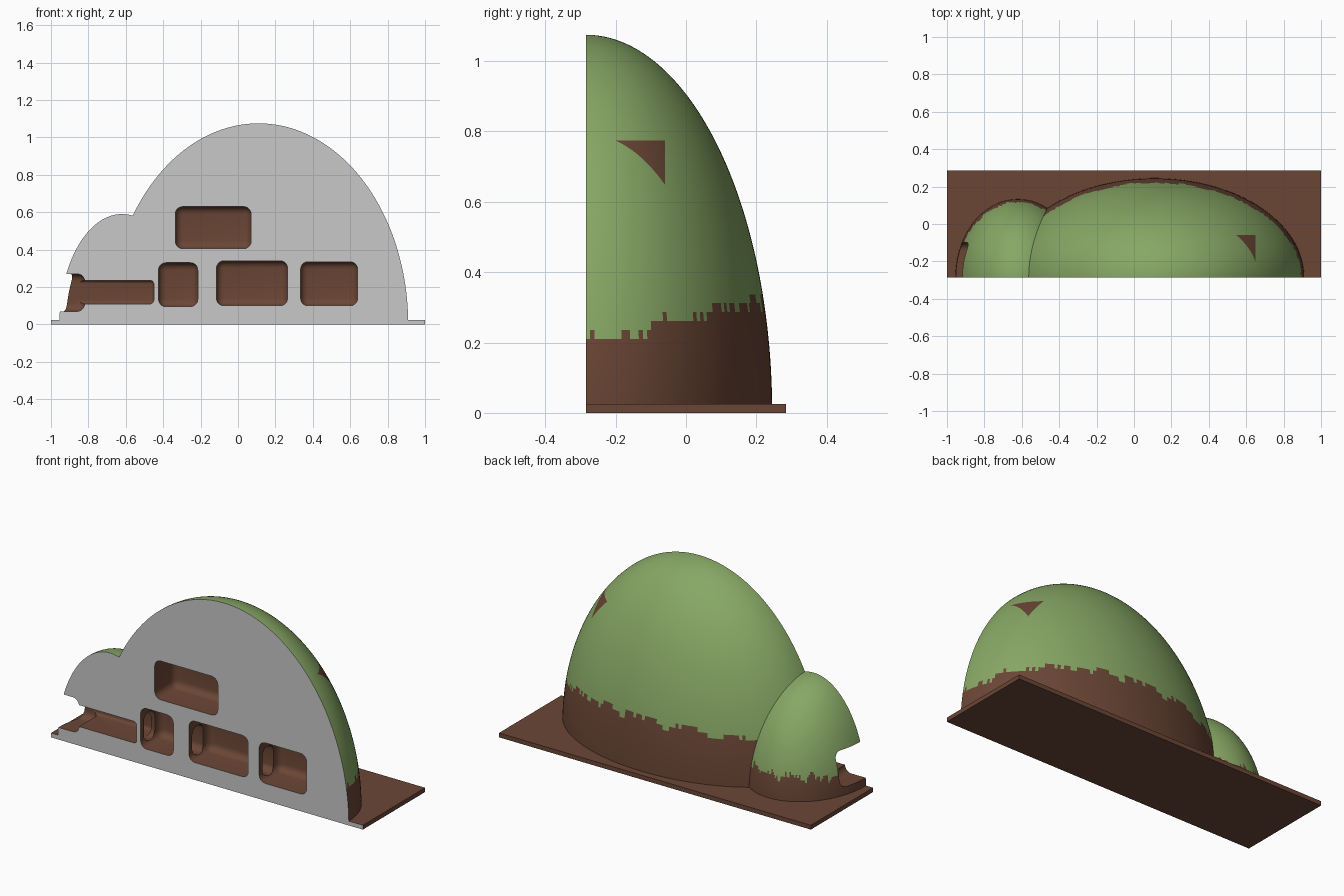
import bpy, bmesh, math, random
from mathutils import Vector

cube = bpy.data.objects.get("Cube")
if cube:
    bpy.data.objects.remove(cube, do_unlink=True)

FRONT = -0.285          # plane of the cutaway face
EARTH, GRASS, SECTION = 0, 1, 2
SEGMENTS = 256


def material(name, rgb):
    m = bpy.data.materials.new(name)
    m.use_nodes = True
    m.diffuse_color = (*rgb, 1)
    bsdf = m.node_tree.nodes["Principled BSDF"]
    bsdf.inputs["Base Color"].default_value = (*rgb, 1)
    bsdf.inputs["Roughness"].default_value = 0.9
    return m


MATERIALS = [material("earth_brown", (0.145, 0.061, 0.036)),
             material("grass_green", (0.245, 0.39, 0.13)),
             material("section_grey", (0.58, 0.58, 0.58))]


def to_object(bm, name):
    bmesh.ops.recalc_face_normals(bm, faces=bm.faces)
    mesh = bpy.data.meshes.new(name)
    bm.to_mesh(mesh)
    bm.free()
    for m in MATERIALS:
        mesh.materials.append(m)
    ob = bpy.data.objects.new(name, mesh)
    bpy.context.collection.objects.link(ob)
    return ob


def slice_off(bm, co, no):
    """Remove everything beyond a plane and close the hole."""
    geom = bm.verts[:] + bm.edges[:] + bm.faces[:]
    bmesh.ops.bisect_plane(bm, geom=geom, plane_co=co, plane_no=no, clear_outer=True)
    bmesh.ops.holes_fill(bm, edges=[e for e in bm.edges if e.is_boundary], sides=0)


def dome(name, cx, radii, soil_height, soil_rise, seed, patch=False):
    """Half ellipsoid with a ragged band of soil around its foot."""
    bm = bmesh.new()
    bmesh.ops.create_uvsphere(bm, u_segments=SEGMENTS, v_segments=128, radius=1)
    bmesh.ops.scale(bm, vec=radii, verts=bm.verts)
    bmesh.ops.translate(bm, vec=(cx, FRONT, 0), verts=bm.verts)
    slice_off(bm, (0, FRONT - 0.06, 0), (0, -1, 0))
    slice_off(bm, (0, 0, -0.06), (0, 0, -1))
    limits = [(Vector((0.65, 0, 0)), Vector((1, 0, 0))),
              (Vector((0, -0.06, 0)), Vector((0, 1, 0))),
              (Vector((0, 0, 0.775)), Vector((0, 0, 1)))]
    if patch:   # crisp borders for the bare patch of soil
        for co, no in limits:
            faces = [f for f in bm.faces if len(f.verts) < 12
                     and f.calc_center_median().x > 0.45
                     and f.calc_center_median().y < 0.0
                     and 0.55 < f.calc_center_median().z < 0.85]
            edges = {e for f in faces for e in f.edges}
            verts = {v for f in faces for v in f.verts}
            bmesh.ops.bisect_plane(bm, geom=faces + list(edges) + list(verts),
                                   plane_co=co, plane_no=no)
    rng = random.Random(seed)
    jitter = [rng.uniform(-0.018, 0.018) for _ in range(SEGMENTS + 1)]
    for f in bm.faces:
        c = f.calc_center_median()
        a = math.atan2((c.y - FRONT) / radii[1], (c.x - cx) / radii[0])
        column = int((a + math.pi) / (2 * math.pi) * SEGMENTS)
        depth = max(0, (c.y - FRONT) / radii[1])
        line = (soil_height + soil_rise * depth + jitter[column]
                + 0.012 * math.sin(a * 17) + 0.008 * math.sin(a * 31 + 1))
        bare = patch and c.x > 0.5 and c.z > 0.55 and all((c - co).dot(no) < 0 for co, no in limits)
        f.material_index = EARTH if c.z < line or bare else GRASS
    return to_object(bm, name)


def box(name, x, y, z, bevel=0.0, index=EARTH):
    bm = bmesh.new()
    bmesh.ops.create_cube(bm, size=1)
    for v in bm.verts:
        v.co = [(r[0] + r[1]) / 2 + c * (r[1] - r[0]) for c, r in zip(v.co, (x, y, z))]
    if bevel:
        bmesh.ops.bevel(bm, geom=bm.edges[:], offset=bevel, segments=5,
                        profile=0.5, affect='EDGES')
    for f in bm.faces:
        f.material_index = index
    return to_object(bm, name)


def combine(target, other, operation):
    other.hide_render = True
    mod = target.modifiers.new(other.name, 'BOOLEAN')
    mod.operation = operation
    mod.solver = 'EXACT'
    mod.object = other
    bpy.context.view_layer.objects.active = target
    bpy.ops.object.modifier_apply(modifier=mod.name)
    bpy.data.objects.remove(other, do_unlink=True)


# Hill: large mound, small mound and ground plate
hill = dome("hill", 0.11, (0.80, 0.53, 1.075), 0.20, 0.13, 3, patch=True)
combine(hill, dome("small_mound", -0.62, (0.335, 0.418, 0.59), 0.13, 0.03, 8), 'UNION')
combine(hill, box("ground_plate", (-1, 1), (FRONT - 0.1, 0.285), (0, 0.025)), 'UNION')

# Flat cutaway front and flat underside
combine(hill, box("front_cut", (-2, 2), (-2, FRONT), (-1, 2), index=SECTION), 'DIFFERENCE')
combine(hill, box("floor_cut", (-2, 2), (-2.1, 2), (-1, 0)), 'DIFFERENCE')

# Hollowed rooms: name, x range, z range, bevel
ROOMS = [("upper_room", (-0.335, 0.07), (0.405, 0.63), 0.04),
         ("small_room", (-0.425, -0.215), (0.095, 0.33), 0.04),
         ("middle_room", (-0.115, 0.265), (0.10, 0.34), 0.04),
         ("end_room", (0.335, 0.64), (0.10, 0.335), 0.04),
         ("entry_tunnel", (-0.95, -0.45), (0.11, 0.235), 0.02),
         ("entrance", (-1.2, -0.82), (0.07, 0.27), 0.04)]
for name, xr, zr, bevel in ROOMS:
    combine(hill, box(name, xr, (-0.42, -0.1), zr, bevel), 'DIFFERENCE')

# Rounded doorways joining neighbouring rooms
for i, xr in enumerate([(-0.53, -0.36), (-0.28, -0.05), (0.2, 0.4)]):
    combine(hill, box(f"doorway_{i + 1}", xr, (-0.255, -0.155), (0.112, 0.275), 0.04),
            'DIFFERENCE')

# Smooth shading with sharp cut edges
bpy.ops.object.select_all(action='DESELECT')
hill.select_set(True)
bpy.context.view_layer.objects.active = hill
bpy.ops.object.shade_smooth_by_angle(angle=math.radians(35))
